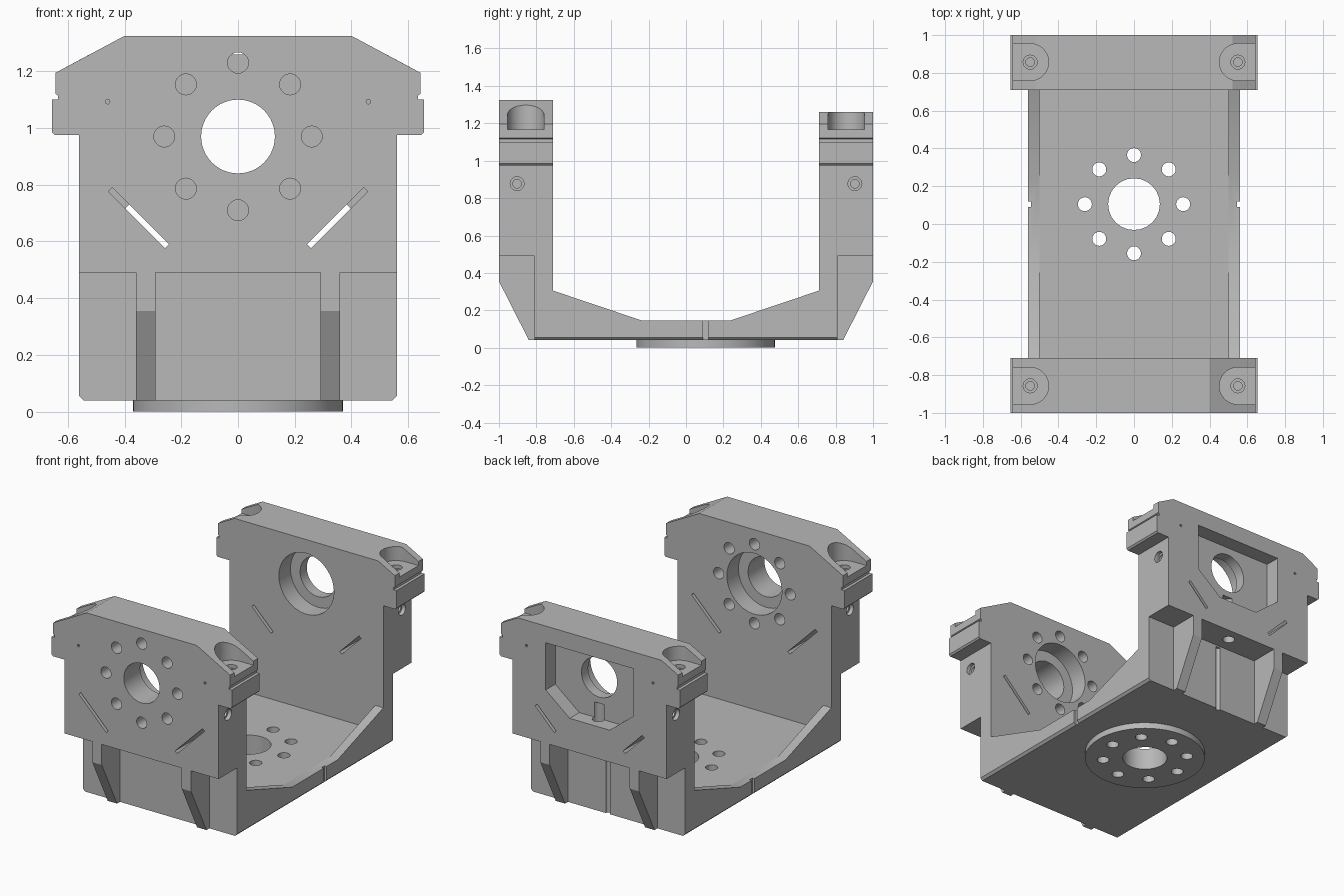
import bpy, bmesh, math
from mathutils import Vector

if "Cube" in bpy.data.objects:
    bpy.data.objects.remove(bpy.data.objects["Cube"], do_unlink=True)

metal = bpy.data.materials.new("machined_grey")
metal.use_nodes = True
GREY = (0.48, 0.48, 0.48, 1)
metal.diffuse_color = GREY
metal.node_tree.nodes["Principled BSDF"].inputs["Base Color"].default_value = GREY


def prism(name, pts, axis, lo, hi):
    """Extrude a 2D outline along an axis; x takes (y,z), y takes (x,z), z takes (x,y)."""
    place = {"x": lambda a, b, t: (t, a, b),
             "y": lambda a, b, t: (a, t, b),
             "z": lambda a, b, t: (a, b, t)}[axis]
    bm = bmesh.new()
    rings = [[bm.verts.new(place(a, b, t)) for a, b in pts] for t in (lo, hi)]
    bm.faces.new(rings[0])
    bm.faces.new(rings[1])
    n = len(pts)
    for i in range(n):
        j = (i + 1) % n
        bm.faces.new((rings[0][i], rings[0][j], rings[1][j], rings[1][i]))
    bmesh.ops.recalc_face_normals(bm, faces=bm.faces)
    mesh = bpy.data.meshes.new(name)
    bm.to_mesh(mesh)
    bm.free()
    mesh.materials.append(metal)
    obj = bpy.data.objects.new(name, mesh)
    bpy.context.collection.objects.link(obj)
    return obj


def arc(cx, cy, r, n=32, start=0.0, sweep=math.tau):
    steps = n if sweep == math.tau else n - 1
    return [(cx + r * math.cos(start + sweep * i / steps),
             cy + r * math.sin(start + sweep * i / steps)) for i in range(n)]


def rect(a0, a1, b0, b1):
    return [(a0, b0), (a1, b0), (a1, b1), (a0, b1)]


def mirrored(half):
    return half + [(-a, b) for a, b in reversed(half)]


def combine(target, tool, op):
    mod = target.modifiers.new(op, "BOOLEAN")
    mod.operation, mod.solver, mod.object = op, "EXACT", tool
    bpy.context.view_layer.update()
    result = bpy.data.meshes.new_from_object(
        target.evaluated_get(bpy.context.evaluated_depsgraph_get()))
    target.modifiers.clear()
    target.data = result
    bpy.data.objects.remove(tool, do_unlink=True)


def add(*args):
    combine(body, prism("joined_part", *args), "UNION")


def cut(*args):
    combine(body, prism("cutter", *args), "DIFFERENCE")


# Cradle: side profile with recessed feet and thick upright walls
body = prism("cradle_body", mirrored([
    (0.81, 0.04), (0.81, 0.49), (1, 0.49), (1, 0.975),
    (0.71, 0.975), (0.71, 0.305), (0.235, 0.145)]), "x", -0.56, 0.56)
bm = bmesh.new()
bm.from_mesh(body.data)
low = [e for e in bm.edges if all(v.co.z < 0.05 for v in e.verts)
       and abs(e.verts[0].co.x - e.verts[1].co.x) < 0.01]
bmesh.ops.bevel(bm, geom=low, offset=0.015, segments=1, affect="EDGES")
bm.to_mesh(body.data)
bm.free()

# Floor between the side gussets
cut(rect(-0.5, 0.5, -0.71, 0.71), "z", 0.144, 0.7)

# Wall heads with side ears, a thin groove and sloped shoulders
EAR = [(0.645, 0.975), (0.655, 0.985), (0.655, 1.1), (0.635, 1.1),
       (0.635, 1.115), (0.643, 1.12), (0.643, 1.195)]
add(mirrored(EAR + [(0.4, 1.325)]), "y", -1, -0.71)
add(mirrored(EAR + [(0.522, 1.26)]), "y", 0.71, 1)

# Sloped ribs under both walls
for s in (-1, 1):
    rib = [(s * y, z) for y, z in
           [(0.76, 0.04), (0.84, 0.04), (1, 0.355), (1, 0.49), (0.76, 0.49)]]
    for x in (-0.325, 0.325):
        add(rib, "x", x - 0.034, x + 0.034)

# Round mounting flange below the floor
add(arc(0, 0.105, 0.37, 64), "z", 0.0, 0.05)

# Flange and front wall: centre hole with a ring of bolt holes
cut(arc(0, 0.105, 0.137, 24), "z", -0.1, 0.3)
for bx, bz in arc(0, 0, 0.26, 8):
    cut(arc(bx, 0.105 + bz, 0.037, 20), "z", -0.1, 0.3)
    cut(arc(bx, 0.97 + bz, 0.037, 20), "y", -1.1, -0.6)

# Shaft holes and inner bearing seats
for s in (-1, 1):
    cut(arc(0, 0.97, 0.13, 48), "y", *sorted((s * 0.6, s * 1.1)))
    cut(arc(0, 0.97, 0.2, 48), "y", *sorted((s * 0.6, s * 0.83)))

# Rear wall: polygonal pocket, drain hole and centre groove
cut(mirrored([(0.145, 0.7), (0.32, 0.84), (0.32, 1.15)]), "y", 0.9, 1.1)
cut(arc(0, 0.91, 0.037, 20), "z", 0.4, 0.8)
cut(arc(0, 0.81, 0.016, 16), "z", 0.0, 0.48)

# Diagonal slots through the walls
for s in (-1, 1):
    for tip, y0, y1 in ((0.45, -1.1, -0.6), (0.39, 0.6, 1.1)):
        a, b = Vector((0.25, 0.583)), Vector((tip, 0.583 + (tip - 0.25)))
        side = Vector((-0.007, 0.007))
        cut([(s * p.x, p.y) for p in (a - side, b - side, b + side, a + side)],
            "y", y0, y1)

# Shoulder pockets with screw holes, side screw holes, pin holes, floor notches
for sx in (-1, 1):
    span = lambda a, b: sorted((sx * a, sx * b))
    for sy in (-1, 1):
        cy = sy * 0.857
        u_shape = arc(0.55, cy, 0.098, 20, math.pi / 2, math.pi)
        u_shape += [(0.75, cy - 0.098), (0.75, cy + 0.098)]
        cut([(sx * x, y) for x, y in u_shape], "z", 1.168, 1.5)
        cut(arc(sx * 0.55, cy, 0.037, 20), "z", 1.145, 1.3)
        cut(arc(sx * 0.55, cy, 0.023, 20), "z", 1.03, 1.3)
        cut(arc(sy * 0.903, 0.877, 0.037, 20), "x", *span(0.535, 0.7))
        cut(arc(sy * 0.903, 0.877, 0.023, 20), "x", *span(0.44, 0.7))
        cut(arc(sx * 0.46, 1.093, 0.008, 10), "y", *sorted((sy * 0.95, sy * 1.1)))
    cut(rect(0.09, 0.12, -0.1, 0.3), "x", *span(0.545, 0.7))

bpy.ops.object.select_all(action="DESELECT")
body.select_set(True)
bpy.context.view_layer.objects.active = body
bpy.ops.object.shade_smooth_by_angle(angle=math.radians(25))
